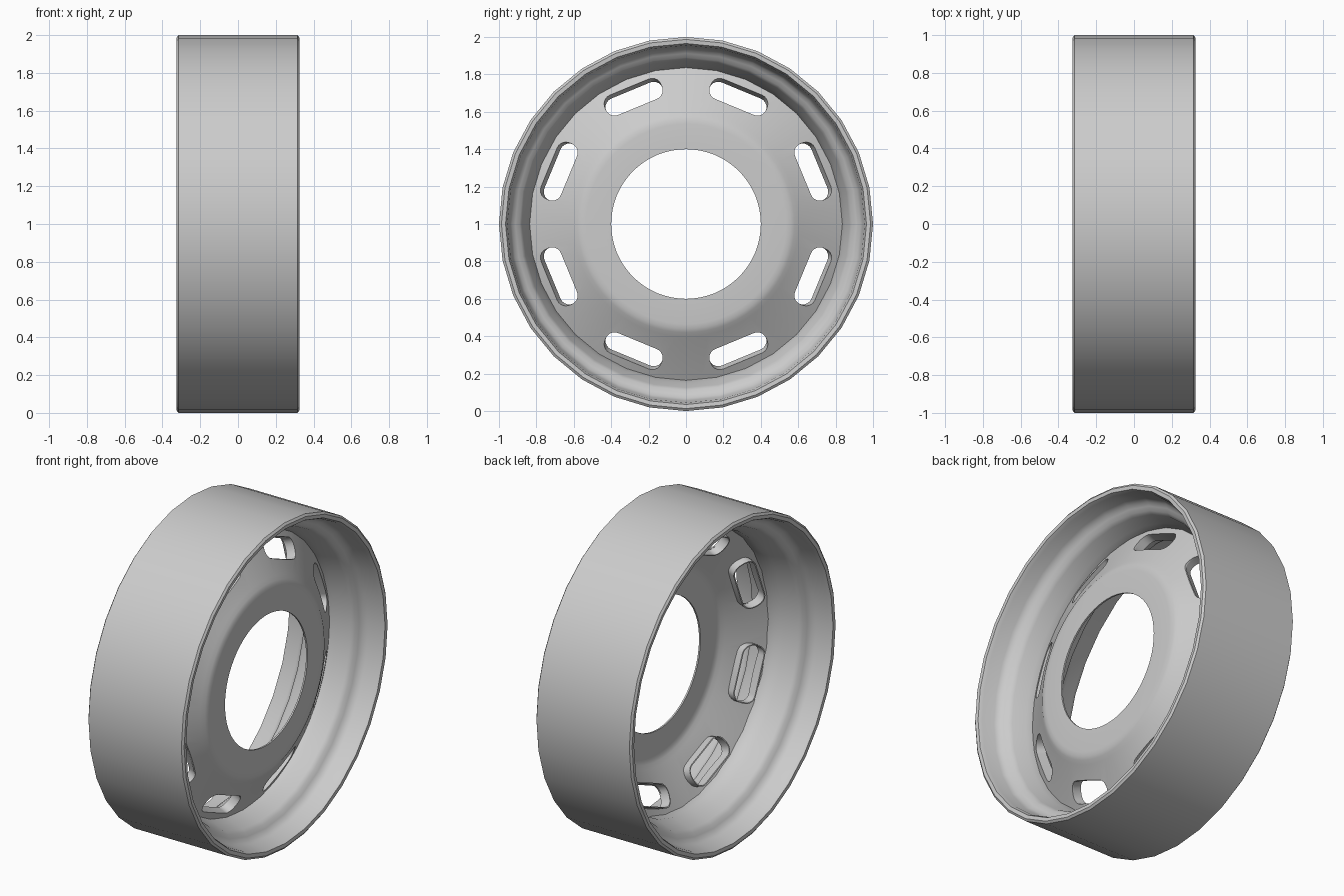
import bpy, bmesh, math
from mathutils import Vector

if "Cube" in bpy.data.objects:
    bpy.data.objects.remove(bpy.data.objects["Cube"])

CZ = 1.0          # axle height, axle runs along x


def finish(name, bm, angle=35):
    bmesh.ops.recalc_face_normals(bm, faces=bm.faces)
    me = bpy.data.meshes.new(name)
    bm.to_mesh(me)
    bm.free()
    ob = bpy.data.objects.new(name, me)
    bpy.context.collection.objects.link(ob)
    smooth(ob, angle)
    return ob


def smooth(ob, angle=35):
    bpy.ops.object.select_all(action='DESELECT')
    ob.select_set(True)
    bpy.context.view_layer.objects.active = ob
    bpy.ops.object.shade_smooth_by_angle(angle=math.radians(angle))


def bridge(bm, a, b):
    for i in range(len(a)):
        j = (i + 1) % len(a)
        bm.faces.new((a[i], a[j], b[j], b[i]))


def revolve(name, profile, segs, angle=35):
    """Spin a closed (x, radius) profile about the axle."""
    bm = bmesh.new()
    rings = []
    for x, r in profile:
        rings.append([bm.verts.new((x, r * math.sin(math.tau * i / segs),
                                    CZ + r * math.cos(math.tau * i / segs)))
                      for i in range(segs)])
    for k in range(len(rings)):
        bridge(bm, rings[k], rings[(k + 1) % len(rings)])
    return finish(name, bm, angle)


# rim: plain outside, stepped inside, mirrored about x = 0
half = [(0.315, 1.0), (0.325, 0.987), (0.323, 0.965), (0.30, 0.955), (0.225, 0.945),
        (0.20, 0.932), (0.185, 0.912), (0.172, 0.89), (0.15, 0.875), (0.07, 0.852), (0.04, 0.836)]
revolve("rim", half + [(-x, r) for x, r in reversed(half)], 32, 40)

# dished disc with central hole
face = [(0.192, 0.40), (0.192, 0.535), (0.189, 0.56), (0.181, 0.58), (0.166, 0.602), (0.035, 0.838)]
T = 0.01
disc = revolve("disc", face + [(x - T, r) for x, r in reversed(face)], 64)


def disc_x(r):
    (x0, r0), (x1, r1) = face[-2:]
    return x0 + (x1 - x0) * (r - r0) / (r1 - r0)


def slot_outline(a, grow=0.0):
    """Rounded slot as (y, z) points, long side tangential."""
    L, W, c = 0.325, 0.115, 0.05
    pts = []
    for q in range(4):
        su, sv = ((1, 1), (-1, 1), (-1, -1), (1, -1))[q]
        for k in range(6):
            t = math.pi / 2 * (q + k / 5)
            u = su * (L / 2 - c) + (c + grow) * math.cos(t)
            v = 0.735 + sv * (W / 2 - c) + (c + grow) * math.sin(t)
            pts.append((u * math.cos(a) + v * math.sin(a), v * math.cos(a) - u * math.sin(a)))
    return pts


# slots: one cutter for all, plus an inward flange round each
cut, flange = bmesh.new(), bmesh.new()
for i in range(8):
    a = math.tau * (i + 0.5) / 8
    pts = slot_outline(a)
    lo = [cut.verts.new((-0.2, y, CZ + z)) for y, z in pts]
    hi = [cut.verts.new((0.3, y, CZ + z)) for y, z in pts]
    bridge(cut, lo, hi)
    cut.faces.new(lo)
    cut.faces.new(hi)
    shift = Vector((-0.055, -0.02 * math.sin(a), -0.02 * math.cos(a)))
    loops = []
    for grow, depth in ((0, 0), (0, 1), (0.006, 1), (0.006, 0.1)):
        loops.append([flange.verts.new(Vector((disc_x(math.hypot(y, z)), y, CZ + z)) + shift * depth)
                      for y, z in slot_outline(a, grow)])
    for k in range(3):
        bridge(flange, loops[k], loops[k + 1])
finish("slot_flanges", flange)
cutter = finish("slot_cutter", cut)
cutter.hide_render = True

mod = disc.modifiers.new("slots", 'BOOLEAN')
mod.operation = 'DIFFERENCE'
mod.solver = 'EXACT'
mod.object = cutter
bpy.context.view_layer.objects.active = disc
bpy.ops.object.modifier_apply(modifier=mod.name)
bpy.data.objects.remove(cutter)
smooth(disc)
